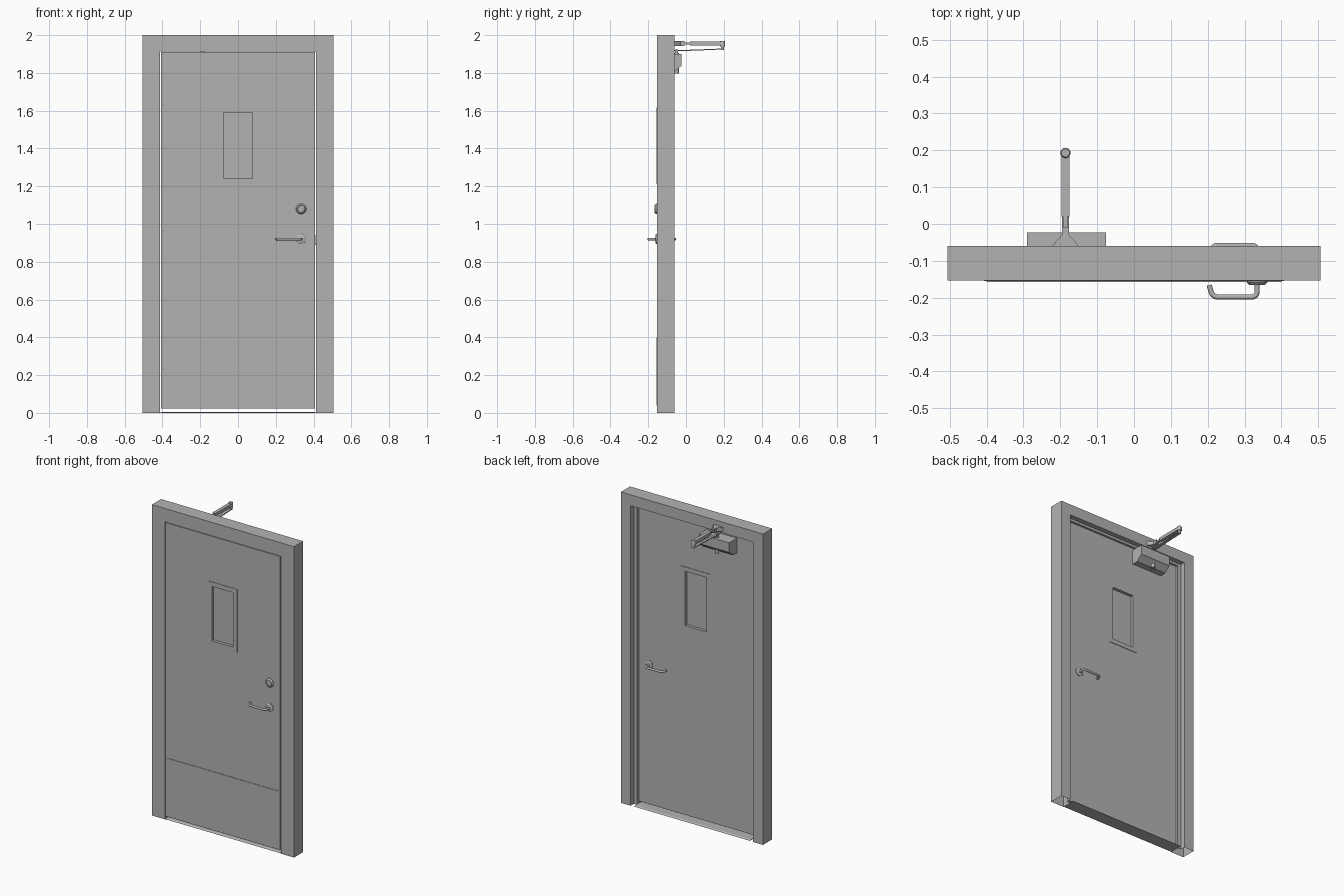
import bpy, bmesh, math
from mathutils import Vector

if "Cube" in bpy.data.objects:
    bpy.data.objects.remove(bpy.data.objects["Cube"])

grey = bpy.data.materials.new("plain grey")
grey.diffuse_color = (0.45, 0.45, 0.45, 1)
grey.use_nodes = True
grey.node_tree.nodes["Principled BSDF"].inputs["Base Color"].default_value = grey.diffuse_color

MID = -0.128          # centre plane of the door leaf
FRONT, BACK = -0.154, -0.102
ARM_X = -0.186


def finish(name, bm, smooth=False):
    bmesh.ops.recalc_face_normals(bm, faces=bm.faces)
    me = bpy.data.meshes.new(name)
    bm.to_mesh(me)
    bm.free()
    me.materials.append(grey)
    ob = bpy.data.objects.new(name, me)
    bpy.context.collection.objects.link(ob)
    if smooth:
        bpy.ops.object.select_all(action='DESELECT')
        ob.select_set(True)
        bpy.context.view_layer.objects.active = ob
        bpy.ops.object.shade_smooth_by_angle(angle=math.radians(40))
    return ob


def prism(name, outline, axis, a, b):
    """Extrude a 2D outline along an axis from a to b."""
    put = {'X': lambda p, t: (t, p[0], p[1]),
           'Y': lambda p, t: (p[0], t, p[1]),
           'Z': lambda p, t: (p[0], p[1], t)}[axis]
    bm = bmesh.new()
    ends = [[bm.verts.new(put(p, t)) for p in outline] for t in (a, b)]
    n = len(outline)
    for e in ends:
        bm.faces.new(e)
    for i in range(n):
        j = (i + 1) % n
        bm.faces.new((ends[0][i], ends[0][j], ends[1][j], ends[1][i]))
    return finish(name, bm)


def box(name, x0, x1, y0, y1, z0, z1):
    return prism(name, [(x0, y0), (x1, y0), (x1, y1), (x0, y1)], 'Z', z0, z1)


def ring(name, outer, inner, y0, y1):
    """Rectangular panel (x0, x1, z0, z1) with a rectangular hole."""
    bm = bmesh.new()
    loops = []
    for (x0, x1, z0, z1), y in ((outer, y0), (inner, y0), (inner, y1), (outer, y1)):
        loops.append([bm.verts.new(c) for c in
                      ((x0, y, z0), (x1, y, z0), (x1, y, z1), (x0, y, z1))])
    for k in range(4):
        p, q = loops[k], loops[(k + 1) % 4]
        for i in range(4):
            j = (i + 1) % 4
            bm.faces.new((p[i], p[j], q[j], q[i]))
    return finish(name, bm)


def lathe(name, centre, profile, axis, n=32):
    """Turn (radius, position) pairs round an axis, with both ends capped."""
    bm = bmesh.new()
    rings = []
    for r, t in profile:
        row = []
        for k in range(n):
            u, v = (r * f(2 * math.pi * k / n) for f in (math.cos, math.sin))
            row.append(bm.verts.new((centre[0] + u, t, centre[1] + v) if axis == 'Y'
                                    else (centre[0] + u, centre[1] + v, t)))
        rings.append(row)
    for p, q in zip(rings, rings[1:]):
        for i in range(n):
            j = (i + 1) % n
            bm.faces.new((p[i], p[j], q[j], q[i]))
    bm.faces.new(rings[0])
    bm.faces.new(rings[-1])
    return finish(name, bm, True)


def rounded(points, r, steps=6):
    """Round the inner corners of a path."""
    pts = [Vector(p) for p in points]
    out = [pts[0]]
    for a, b, c in zip(pts, pts[1:], pts[2:]):
        s, e = b + (a - b).normalized() * r, b + (c - b).normalized() * r
        for k in range(steps + 1):
            t = k / steps
            out.append(s * (1 - t) ** 2 + b * 2 * t * (1 - t) + e * t * t)
    return out + [pts[-1]]


def tube(name, points, radius):
    cu = bpy.data.curves.new(name, 'CURVE')
    cu.dimensions = '3D'
    cu.bevel_depth = radius
    cu.bevel_resolution = 3
    cu.use_fill_caps = True
    sp = cu.splines.new('POLY')
    sp.points.add(len(points) - 1)
    for q, p in zip(sp.points, points):
        q.co = (*p, 1)
    cu.materials.append(grey)
    ob = bpy.data.objects.new(name, cu)
    bpy.context.collection.objects.link(ob)
    bpy.ops.object.select_all(action='DESELECT')
    ob.select_set(True)
    bpy.context.view_layer.objects.active = ob
    bpy.ops.object.convert(target='MESH')
    bpy.ops.object.shade_smooth_by_angle(angle=math.radians(40))


# Door frame: stepped hollow section swept up, across and down, open at the floor
section = [(0, 0, -0.153), (0.094, 0.086, -0.153), (0.094, 0.086, -0.092),
           (0.07, 0.07, -0.092), (0.07, 0.07, -0.06), (0, 0, -0.06)]
bm = bmesh.new()
rows = []
for ds, dt, y in section:
    x, z = 0.506 - ds, 2 - dt
    rows.append([bm.verts.new(c) for c in
                 ((-x, y, 0), (-x, y, z), (x, y, z), (x, y, 0))])
for p, q in zip(rows, rows[1:] + rows[:1]):
    for i in range(3):
        bm.faces.new((p[i], p[i + 1], q[i + 1], q[i]))
finish("door_frame", bm)

# Threshold with a raised centre strip
prism("threshold", [(-0.15, 0), (-0.062, 0), (-0.075, 0.005), (-0.135, 0.005)],
      'X', -0.411, 0.411)

# Door leaf with window opening, trims and pane
opening = (-0.076, 0.076, 1.24, 1.59)
ring("door_leaf", (-0.407, 0.407, 0.022, 1.911), opening, FRONT, BACK)
trim = (-0.104, 0.104, 1.212, 1.618)
ring("window_trim_front", trim, opening, FRONT - 0.003, FRONT + 0.002)
ring("window_trim_back", trim, opening, BACK - 0.002, BACK + 0.003)
box("window_pane", -0.077, 0.077, MID - 0.01, MID + 0.01, 1.239, 1.591)

# Kick plate and latch strike
box("kick_plate", -0.4, 0.4, FRONT - 0.003, FRONT + 0.001, 0.04, 0.4)
box("latch_plate", 0.405, 0.412, -0.145, -0.11, 0.89, 0.94)

# Deadbolt cylinder
lathe("deadbolt", (0.334, 1.08),
      [(0.028, FRONT), (0.028, FRONT - 0.004), (0.021, FRONT - 0.012),
       (0.018, FRONT - 0.012), (0.017, FRONT - 0.010)], 'Y')

# Lever handles and their roses, one on each side
for side, s in (("front", -1), ("back", 1)):
    face = FRONT if s < 0 else BACK
    path = [(0.334, face, 0.92), (0.334, MID + s * 0.07, 0.92),
            (0.213, MID + s * 0.07, 0.92), (0.204, MID + s * 0.038, 0.92)]
    tube("lever_" + side, rounded(path, 0.016), 0.007)
    lathe("lever_rose_" + side, (0.334, 0.92),
          [(0.026, face), (0.026, face + s * 0.004), (0.022, face + s * 0.007)], 'Y')

# Door closer body with sloped underside, end caps and spindle
body = [(BACK, 1.805), (-0.062, 1.805), (-0.03, 1.833), (-0.023, 1.838),
        (-0.023, 1.9), (BACK, 1.9)]
prism("closer_body", body, 'X', -0.291, -0.076)
lathe("closer_spindle", (ARM_X, -0.05),
      [(0.012, 1.796), (0.012, 1.905), (0.008, 1.905), (0.008, 1.925)], 'Z', 20)

# Lower closer arm
prism("closer_lower_arm", [(-0.06, 1.915), (-0.02, 1.915), (0.195, 1.924),
                           (0.195, 1.929), (-0.02, 1.921), (-0.06, 1.921)],
      'X', ARM_X - 0.009, ARM_X + 0.009)

# Upper closer arm: wide channel and narrow rod
box("closer_upper_arm", ARM_X - 0.011, ARM_X + 0.011, 0.02, 0.192, 1.944, 1.965)
box("closer_arm_rod", ARM_X - 0.006, ARM_X + 0.006, -0.03, 0.03, 1.949, 1.961)

# Elbow pivot
lathe("closer_elbow", (ARM_X, 0.193),
      [(0.009, 1.922), (0.009, 1.94), (0.014, 1.94), (0.014, 1.966), (0.011, 1.97)],
      'Z', 24)

# Shoe fixing the arm to the frame head
shoe = [(-0.036, -0.061), (0.036, -0.061), (0.024, -0.045), (0.01, -0.03),
        (0.01, -0.008), (-0.01, -0.008), (-0.01, -0.03), (-0.024, -0.045)]
prism("closer_shoe", [(ARM_X + x, y) for x, y in shoe], 'Z', 1.942, 1.968)
